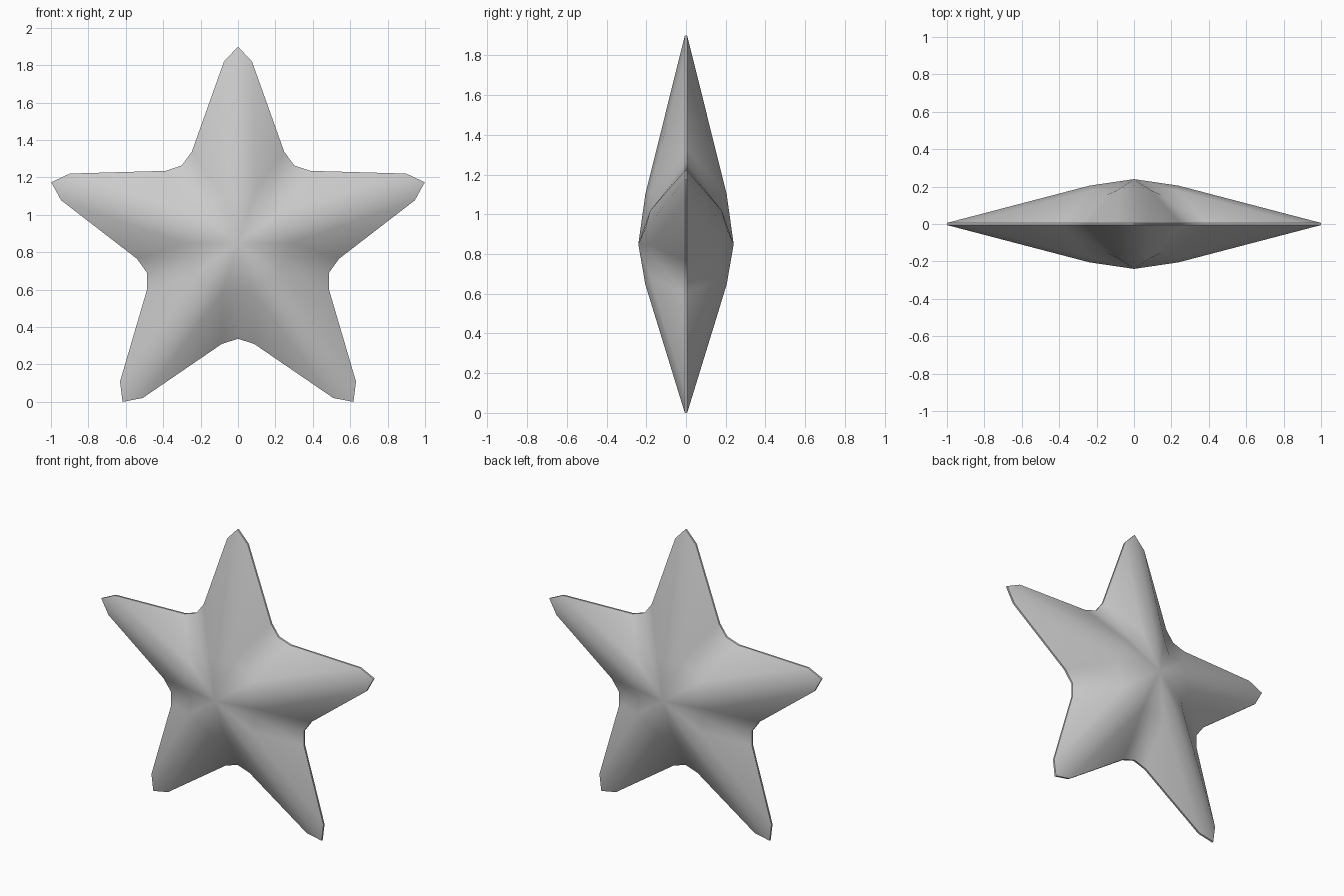
import bpy, bmesh
from math import sin, cos, pi

if "Cube" in bpy.data.objects:
    bpy.data.objects.remove(bpy.data.objects["Cube"])

CENTRE_Z = 0.853
RIM = 0.006  # half thickness of the thin outer edge

# Half an arm: u along the arm, v sideways, d depth
PTS = {
    "centre": (0, 0, 0.24),
    "ridge": (0.25, 0, 0.205),
    "side": (0.27, 0.09, 0.18),
    "web": (0.25 * cos(pi / 5), 0.25 * sin(pi / 5), 0.155),
    "tip": (1.05, 0, RIM),
    "shoulder": (0.97, 0.075, RIM),
    "root": (0.488, 0.247, RIM),
    "valley": (0.512 * cos(pi / 5), 0.512 * sin(pi / 5), RIM),
}
FACES = [
    ("centre", "ridge", "side", "web"),
    ("ridge", "tip", "shoulder", "side"),
    ("side", "shoulder", "root"),
    ("web", "side", "root", "valley"),
]
OUTLINE = ["tip", "shoulder", "root", "valley"]

bm = bmesh.new()


def vert(name, angle, side, face):
    u, v, d = PTS[name]
    v *= side
    x = u * sin(angle) + v * cos(angle)
    z = u * cos(angle) - v * sin(angle)
    return bm.verts.new((x, d * face, z + CENTRE_Z))


# Five arms, each mirrored sideways and front to back
for i in range(5):
    a = i * 2 * pi / 5
    for side in (1, -1):
        for face in (1, -1):
            for f in FACES:
                bm.faces.new([vert(n, a, side, face) for n in f])
        # thin rim joining front and back
        for p, q in zip(OUTLINE, OUTLINE[1:]):
            bm.faces.new([vert(p, a, side, 1), vert(q, a, side, 1),
                          vert(q, a, side, -1), vert(p, a, side, -1)])

bmesh.ops.remove_doubles(bm, verts=bm.verts, dist=0.0005)
bmesh.ops.recalc_face_normals(bm, faces=bm.faces)

# Stand the lowest tips on the ground
low = min(v.co.z for v in bm.verts)
bmesh.ops.translate(bm, verts=bm.verts, vec=(0, 0, -low))

mesh = bpy.data.meshes.new("star")
bm.to_mesh(mesh)
bm.free()
star = bpy.data.objects.new("star", mesh)
bpy.context.collection.objects.link(star)
bpy.context.view_layer.objects.active = star
star.select_set(True)
bpy.ops.object.shade_smooth_by_angle(angle=0.75)
